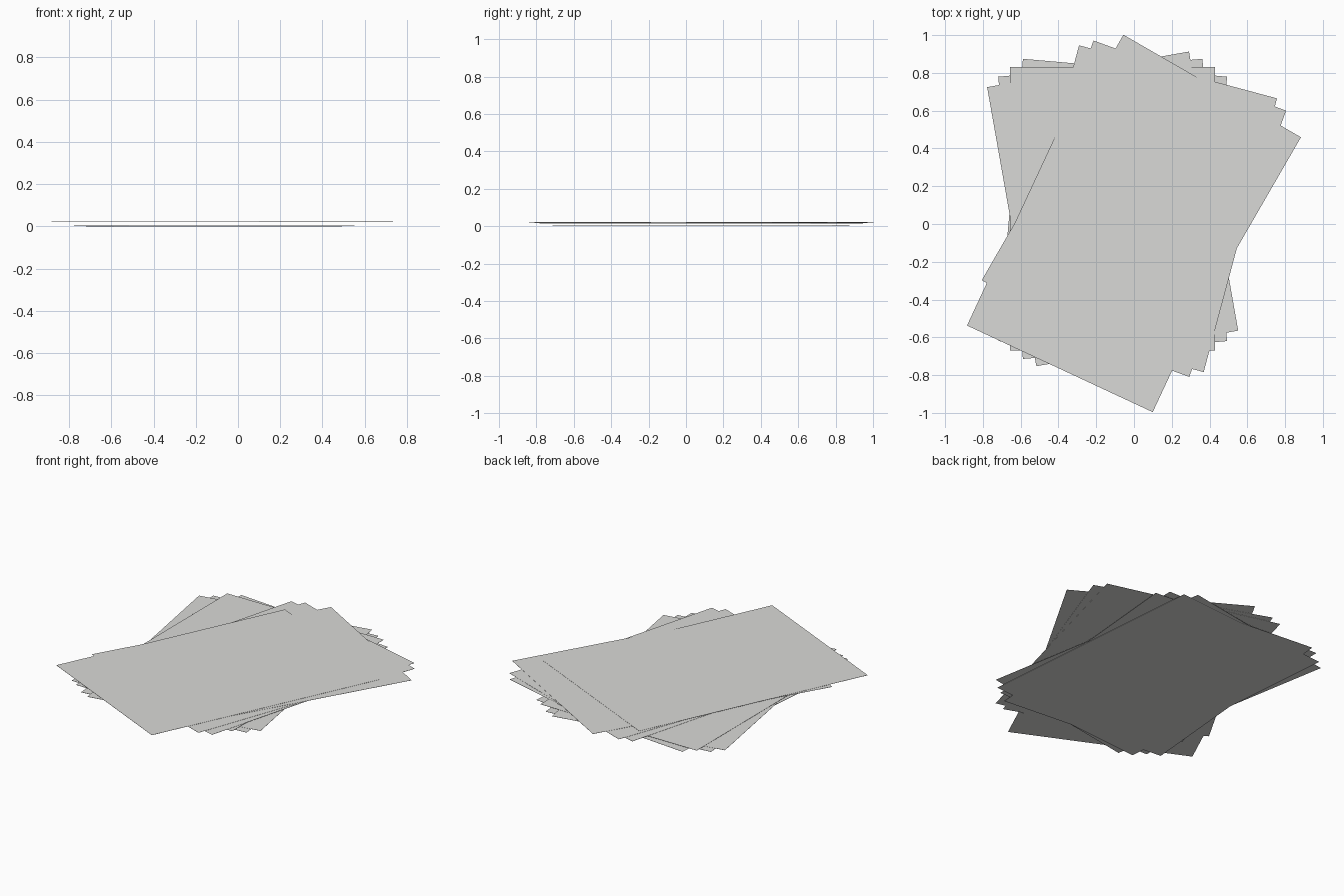
import bpy, math

if "Cube" in bpy.data.objects:
    bpy.data.objects.remove(bpy.data.objects["Cube"])

# Paper sheet dimensions
WIDTH, LENGTH, THICK = 1.085, 1.5, 0.001

paper = bpy.data.materials.new("pale_paper")
paper.diffuse_color = (0.70, 0.70, 0.685, 1)
paper.use_nodes = True
paper.node_tree.nodes["Principled BSDF"].inputs["Base Color"].default_value = paper.diffuse_color

# Three places where the sheets turn about their centres
LEFT, RIGHT, TOP = (-0.113, 0.08), (0.039, 0.081), (-0.0755, -0.087)


def add_sheet(name, centre, angle, z):
    """One thin sheet lying flat, its underside at height z."""
    bpy.ops.mesh.primitive_cube_add(
        size=1, location=(centre[0], centre[1], z + THICK / 2),
        rotation=(0, 0, math.radians(angle)))
    sheet = bpy.context.object
    sheet.name = name
    sheet.scale = (WIDTH, LENGTH, THICK)
    bpy.ops.object.transform_apply(location=False, rotation=False, scale=True)
    sheet.data.materials.append(paper)


# Fanned pile from the bottom up: centre, angle in degrees, height
pile = [
    (LEFT, 5, 0.0),
    (LEFT, -5, 0.002),
    (LEFT, 10, 0.005),
    (LEFT, 0, 0.011),
    (RIGHT, -15, 0.0155),
    (RIGHT, -20, 0.0175),
    (RIGHT, -30, 0.020),
    (TOP, -25, 0.022),
]
for i, (centre, angle, z) in enumerate(pile):
    add_sheet(f"paper_sheet_{i + 1}", centre, angle, z)
